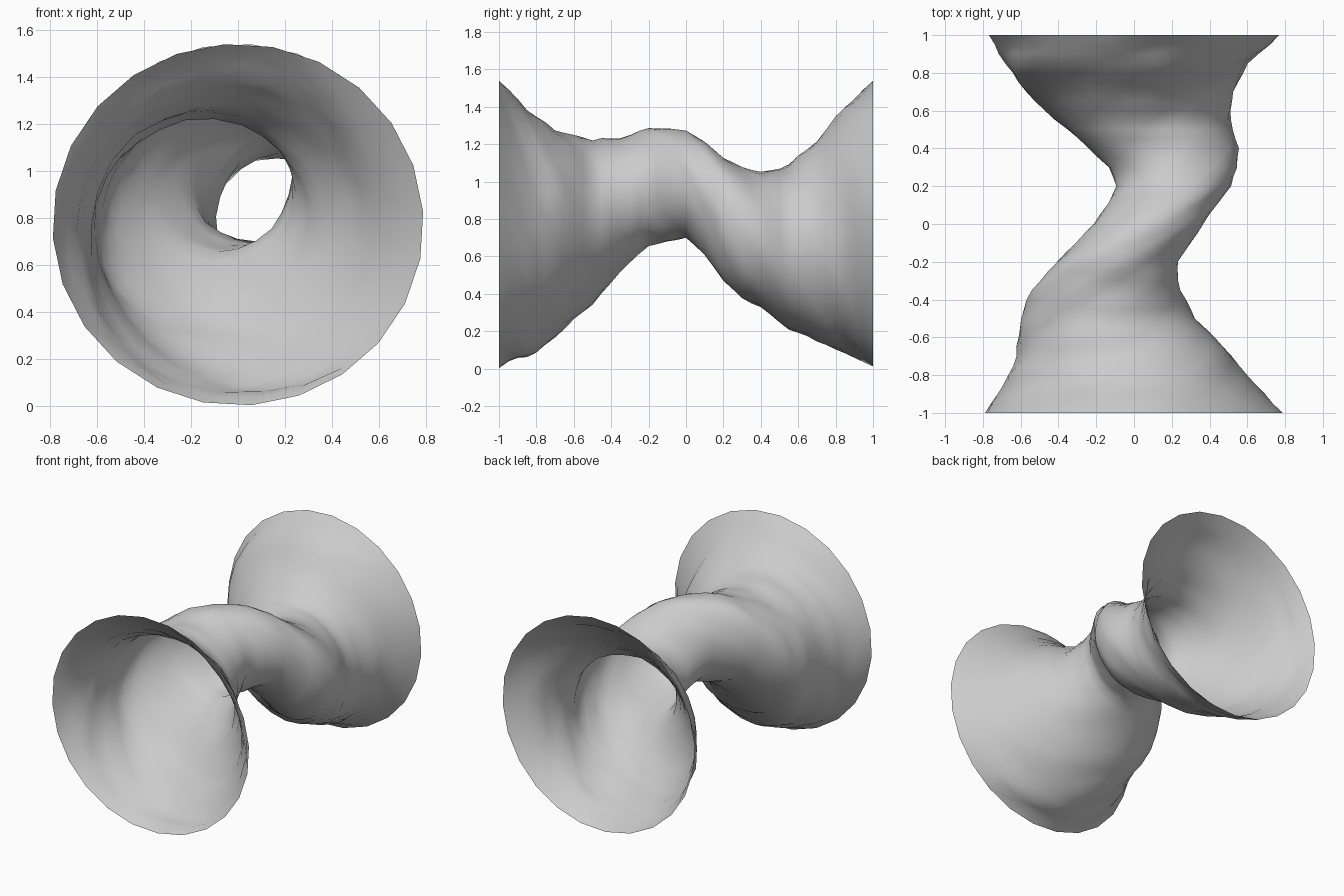
import bpy, bmesh, math, random

if "Cube" in bpy.data.objects:
    bpy.data.objects.remove(bpy.data.objects["Cube"])
random.seed(4)

# Stations along the tunnel: y, left x, right x, bottom z, top z
STATIONS = [
    (-1.0, -0.79, 0.79, 0.00, 1.54), (-0.85, -0.69, 0.65, 0.06, 1.38),
    (-0.7, -0.64, 0.53, 0.17, 1.28), (-0.5, -0.61, 0.32, 0.34, 1.22),
    (-0.35, -0.54, 0.25, 0.51, 1.24), (-0.2, -0.41, 0.23, 0.66, 1.29),
    (-0.1, -0.31, 0.30, 0.68, 1.29), (0.0, -0.22, 0.37, 0.70, 1.27),
    (0.1, -0.15, 0.44, 0.60, 1.21), (0.2, -0.09, 0.52, 0.47, 1.13),
    (0.3, -0.13, 0.55, 0.38, 1.08), (0.4, -0.24, 0.55, 0.32, 1.06),
    (0.55, -0.42, 0.51, 0.20, 1.09), (0.7, -0.57, 0.53, 0.14, 1.21),
    (0.85, -0.70, 0.62, 0.09, 1.41), (1.0, -0.77, 0.77, 0.01, 1.54)]
SIDES, RINGS, TWIST = 24, 40, -4.0


def section(y):
    """Interpolated extents of the cross-section at y."""
    for a, b in zip(STATIONS, STATIONS[1:]):
        if y <= b[0] + 1e-6:
            t = (y - a[0]) / (b[0] - a[0])
            return [p + (q - p) * t for p, q in zip(a[1:], b[1:])]


# Twisted open tunnel with lightly rippled strands
strand = [random.uniform(-0.025, 0.015) for _ in range(SIDES)]
bm = bmesh.new()
rings = []
for i in range(RINGS + 1):
    y = -1 + 2 * i / RINGS
    x0, x1, z0, z1 = section(y)
    ring = []
    for j in range(SIDES):
        ang = 2 * math.pi * j / SIDES + TWIST * y
        end = i in (0, RINGS)
        k = 1 if end else 1 + strand[j] + random.uniform(-0.008, 0.008)
        ring.append(bm.verts.new(((x0 + x1) / 2 + k * (x1 - x0) / 2 * math.cos(ang), y,
                                  (z0 + z1) / 2 + k * (z1 - z0) / 2 * math.sin(ang))))
    rings.append(ring)
for a, b in zip(rings, rings[1:]):
    for j in range(SIDES):
        n = (j + 1) % SIDES
        f = bm.faces.new((a[j], a[n], b[n], b[j]))
        f.smooth = True
bmesh.ops.recalc_face_normals(bm, faces=bm.faces[:])
# outward normals: the flared wall at the middle should face away from its axis
mid = bm.faces[:][SIDES * (RINGS // 2)]
x0, x1, z0, z1 = section(0.0)
c = mid.calc_center_median()
if mid.normal.x * (c.x - (x0 + x1) / 2) + mid.normal.z * (c.z - (z0 + z1) / 2) < 0:
    bmesh.ops.reverse_faces(bm, faces=bm.faces[:])
mesh = bpy.data.meshes.new("twisted_tunnel")
bm.to_mesh(mesh)
bm.free()
bpy.context.collection.objects.link(bpy.data.objects.new("twisted_tunnel", mesh))
